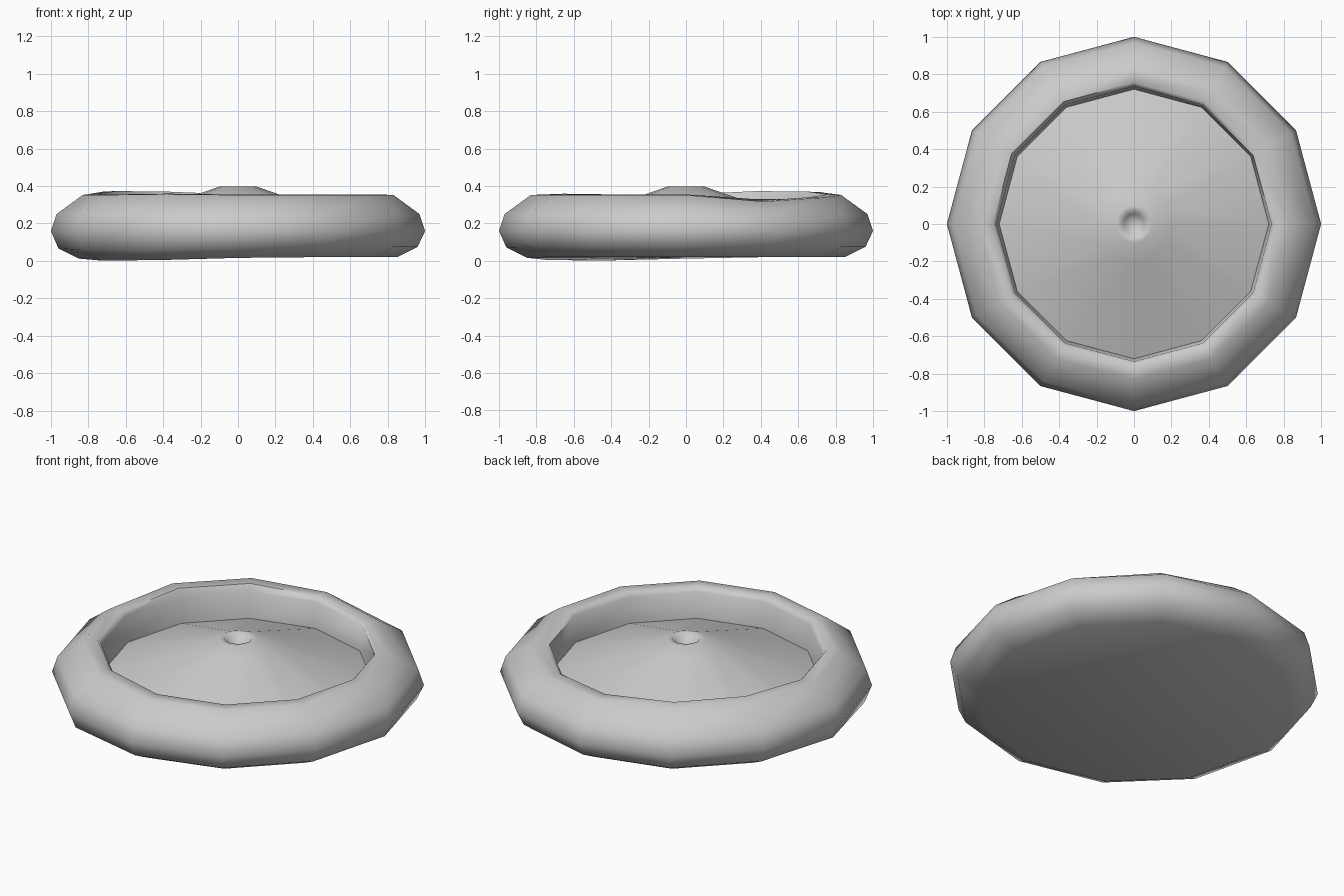
import bpy, bmesh, math

if "Cube" in bpy.data.objects:
    bpy.data.objects.remove(bpy.data.objects["Cube"])

SIDES = 12
grey = bpy.data.materials.new("plain_grey")
grey.diffuse_color = (0.6, 0.6, 0.6, 1)
grey.use_nodes = True
grey.node_tree.nodes["Principled BSDF"].inputs["Base Color"].default_value = grey.diffuse_color

# Slight hand-made unevenness: height offset by vertex angle
TOP = {30: -0.035, 60: -0.015, 120: 0.015, 150: 0.018, 240: 0.004}
BOTTOM = {180: -0.008, 210: -0.018, 240: -0.016, 270: -0.004}


def lathe(name, profile, uneven=False, angle=60):
    """Spin (radius, z) points into a 12-sided surface; radius 0 makes a pole."""
    bm = bmesh.new()
    rings = []
    for r, z in profile:
        if r == 0:
            rings.append([bm.verts.new((0, 0, z))] * SIDES)
            continue
        ring = []
        for i in range(SIDES):
            deg = 360 // SIDES * i
            a = math.radians(deg)
            dz = 0
            if uneven and r > 0.74:
                dz = TOP.get(deg, 0) if z > 0.3 else BOTTOM.get(deg, 0) if z < 0.1 else 0
            ring.append(bm.verts.new((r * math.cos(a), r * math.sin(a), z + dz)))
        rings.append(ring)
    for lo, hi in zip(rings, rings[1:]):
        for i in range(SIDES):
            j = (i + 1) % SIDES
            quad = [lo[i], lo[j], hi[j], hi[i]]
            bm.faces.new(list(dict.fromkeys(quad)))
    mesh = bpy.data.meshes.new(name)
    bm.to_mesh(mesh)
    bm.free()
    mesh.materials.append(grey)
    ob = bpy.data.objects.new(name, mesh)
    bpy.context.collection.objects.link(ob)
    bpy.ops.object.select_all(action='DESELECT')
    ob.select_set(True)
    bpy.context.view_layer.objects.active = ob
    bpy.ops.object.shade_smooth_by_angle(angle=math.radians(angle))
    return ob


# Rounded outer rim with flat underside and inner wall
lathe("basin_rim", [(0, 0.02), (0.85, 0.02), (0.96, 0.075), (1.0, 0.16), (0.97, 0.25),
                    (0.83, 0.352), (0.755, 0.355), (0.735, 0.33), (0.72, 0.18)], True)

# Sloping inner floor rising to a small dimple in the middle
lathe("basin_floor", [(0.72, 0.18), (0.2, 0.362), (0.1, 0.397), (0.075, 0.397),
                      (0.055, 0.37), (0.025, 0.355), (0, 0.352)])
